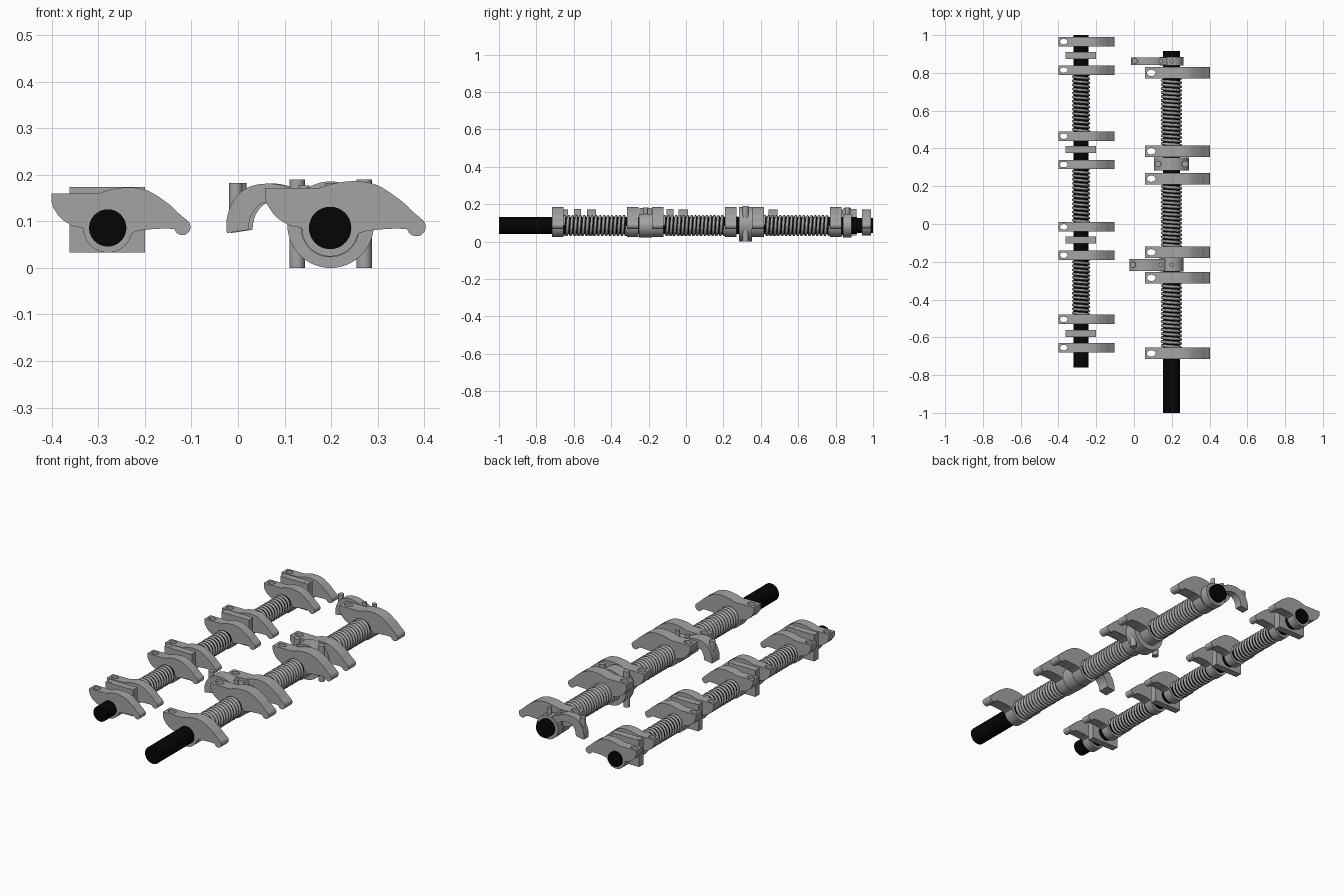
import bpy, bmesh, math
from mathutils import Matrix

if "Cube" in bpy.data.objects:
    bpy.data.objects.remove(bpy.data.objects["Cube"])

SHAFT_Z = 0.086
LEFT_X, RIGHT_X = -0.28, 0.198


def material(name, v):
    m = bpy.data.materials.new(name)
    m.diffuse_color = (v, v, v, 1)
    m.use_nodes = True
    m.node_tree.nodes["Principled BSDF"].inputs["Base Color"].default_value = m.diffuse_color
    return m


black = material("black_steel", 0.0015)
grey = material("grey_steel", 0.37)


def place(name, mesh, loc=(0, 0, 0), mat=grey):
    ob = bpy.data.objects.new(name, mesh)
    ob.location = loc
    bpy.context.collection.objects.link(ob)
    if not mesh.materials:
        mesh.materials.append(mat)
    return ob


def finish(bm, name, angle=35):
    bmesh.ops.recalc_face_normals(bm, faces=bm.faces)
    me = bpy.data.meshes.new(name)
    bm.to_mesh(me)
    bm.free()
    me.shade_smooth()
    me.set_sharp_from_angle(angle=math.radians(angle))
    return me


def cylinder(name, r, depth, axis='Z', sides=40, stretch=1):
    bm = bmesh.new()
    bmesh.ops.create_cone(bm, cap_ends=True, segments=sides, radius1=r, radius2=r, depth=depth)
    bm.transform(Matrix.Diagonal((stretch, 1, 1, 1)))
    if axis == 'Y':
        bm.transform(Matrix.Rotation(math.pi / 2, 4, 'X'))
    return finish(bm, name)


def box(name, sx, sy, sz):
    bm = bmesh.new()
    bmesh.ops.create_cube(bm, size=1, matrix=Matrix.Diagonal((sx, sy, sz, 1)))
    return finish(bm, name)


def plate(name, pts, width):
    """Extrude an XZ outline along y, centred."""
    bm = bmesh.new()
    f = bm.faces.new([bm.verts.new((x, -width / 2, z)) for x, z in pts])
    new = bmesh.ops.extrude_face_region(bm, geom=[f])["geom"]
    bmesh.ops.translate(bm, vec=(0, width, 0),
                        verts=[v for v in new if isinstance(v, bmesh.types.BMVert)])
    # Restore the cap that the extrusion consumed, if it is missing
    edges = [e for e in bm.edges if e.is_boundary]
    if edges:
        bmesh.ops.holes_fill(bm, edges=edges)
    return finish(bm, name)


def arc(cx, cz, r, a0, a1, n):
    return [(cx + r * math.cos(math.radians(a0 + (a1 - a0) * i / n)),
             cz + r * math.sin(math.radians(a0 + (a1 - a0) * i / n))) for i in range(n + 1)]


def smooth(p, n=5):
    """Catmull-Rom curve through the points."""
    q = [p[0]] + p + [p[-1]]
    out = []
    for a, b, c, d in zip(q, q[1:], q[2:], q[3:]):
        for i in range(n):
            t = i / n
            out.append(tuple(0.5 * (2 * b[k] + (c[k] - a[k]) * t
                       + (2 * a[k] - 5 * b[k] + 4 * c[k] - d[k]) * t * t
                       + (3 * b[k] - a[k] - 3 * c[k] + d[k]) * t ** 3) for k in (0, 1)))
    return out + [p[-1]]


def rocker_mesh(name, s, width):
    top = smooth([(-.021, .074), (.008, .083), (.040, .087), (.068, .085), (.095, .076),
                  (.133, .050), (.152, .032), (.168, .0185)])
    ball = arc(.1605, .002, .0175, 60, -165, 16)
    under = smooth([(.125, -.001), (.09, -.003), (.066, -.006)], 3)
    hub = arc(0, 0, .053, -12, -180, 20)
    tail = smooth([(-.075, .004), (-.1, .02), (-.116, .042), (-.121, .056)])
    pts = [(-.121, .074)] + top + ball + under + hub + tail
    ob = place(name, plate(name, [(x * s, z * s) for x, z in pts], width))
    # Oval push-rod hole through the tail
    cut = place("hole_cutter", cylinder("hole_cutter", .0145 * s, .5, sides=24, stretch=1.35),
                (-.092 * s, 0, 0))
    cut.hide_render = True
    mod = ob.modifiers.new("hole", 'BOOLEAN')
    mod.operation, mod.solver, mod.object = 'DIFFERENCE', 'EXACT', cut
    dg = bpy.context.evaluated_depsgraph_get()
    me = bpy.data.meshes.new_from_object(ob.evaluated_get(dg))
    me.set_sharp_from_angle(angle=math.radians(35))
    for o in (ob, cut):
        bpy.data.objects.remove(o)
    return me


def spring(name, x, y0, y1, r, wire, pitch=0.021):
    turns = round((y1 - y0) / pitch)
    n = turns * 20
    cu = bpy.data.curves.new(name, 'CURVE')
    cu.dimensions = '3D'
    cu.bevel_depth, cu.bevel_resolution, cu.use_fill_caps = wire, 1, True
    sp = cu.splines.new('POLY')
    sp.points.add(n)
    for i, p in enumerate(sp.points):
        a = math.tau * i / 20
        p.co = (x + r * math.cos(a), y0 + (y1 - y0) * i / n, SHAFT_Z + r * math.sin(a), 1)
    place(name, cu)


# Shafts
place("left_shaft", cylinder("left_shaft", .040, 1.76, 'Y', 48), (LEFT_X, .12, SHAFT_Z), black)
place("right_shaft", cylinder("right_shaft", .0455, 1.915, 'Y', 48), (RIGHT_X, -.0425, SHAFT_Z), black)

# Rocker arms
left_rocker = rocker_mesh("left_rocker", 1, .05)
right_rocker = rocker_mesh("right_rocker", 1.155, .062)
for y in (.965, .815, .465, .315, -.015, -.165, -.505, -.655):
    place("left_rocker", left_rocker, (LEFT_X, y, SHAFT_Z))
for y in (.80, .385, .24, -.15, -.285, -.685):
    place("right_rocker", right_rocker, (RIGHT_X, y, SHAFT_Z))

# Springs between the rockers
for a, b in ((.49, .79), (.01, .29), (-.48, -.19)):
    spring("left_spring", LEFT_X, a, b, .042, .007)
for a, b in ((.416, .769), (-.119, .209), (-.654, -.316)):
    spring("right_spring", RIGHT_X, a, b, .049, .008)

# Left shaft pedestals with flush bolt heads
pedestal = box("left_pedestal", .162, .037, .141)
head = cylinder("bolt_head", .011, .004, sides=20)
for y in (.893, .395, -.085, -.58):
    place("left_pedestal", pedestal, (-.281, y, .1035))
    for x in (-.343, -.219):
        place("left_bolt_head", head, (x, y, .1725))

# Right centre pedestal: round body on two posts
place("right_pedestal", cylinder("right_pedestal", .093, .068, 'Y', 56), (.199, .318, .093))
post = cylinder("pedestal_post", .0165, .19, sides=28)
for x in (.127, .271):
    place("pedestal_post", post, (x, .318, .095))

# Hooked oil arms: clamp hub, curved arm, end post and clamp bolts
outer = smooth([(-.024, .075), (-.024, .107), (-.009, .146), (.019, .172), (.058, .181),
                (.10, .176), (.165, .148)])
inner = smooth([(.15, .112), (.10, .138), (.064, .142), (.043, .133), (.027, .11), (.022, .082)])
for y, w, dx in ((.862, .045, .009), (-.216, .07, 0)):
    place("hook_arm", plate("hook_arm", outer + inner, w * .9), (dx, y, 0))
    place("hook_hub", cylinder("hook_hub", .063, w, 'Y', 48), (RIGHT_X, y, SHAFT_Z))
    place("hook_end_post", cylinder("hook_end_post", .0145, .085, sides=28), (dx - .005, y, .1405))
    for x, top in ((.142, .177), (.2, .183)):
        place("hook_bolt", cylinder("hook_bolt", .012, .07, sides=24), (x, y, top - .035))
